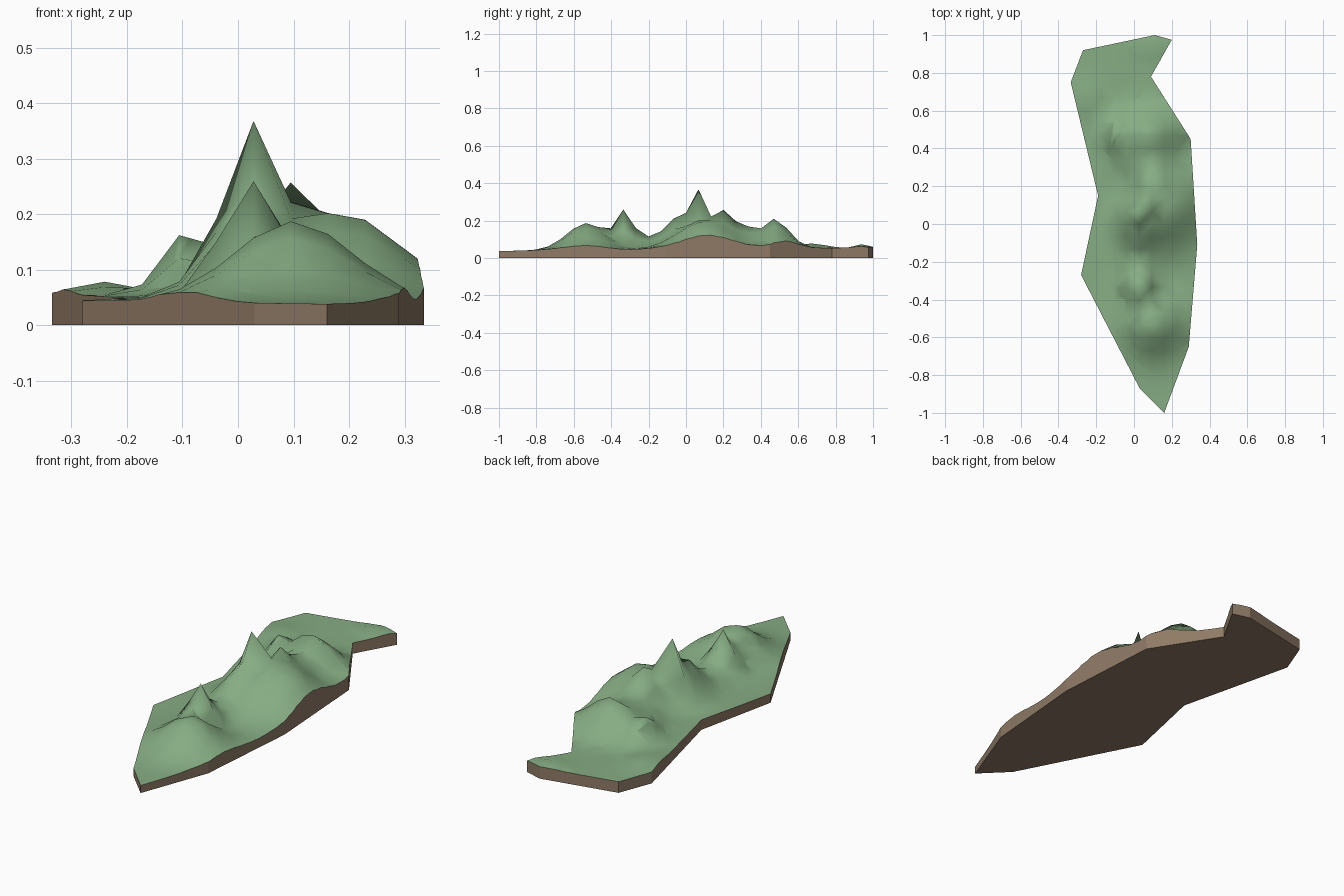
import bpy, bmesh, math
from mathutils import Vector

if "Cube" in bpy.data.objects:
    bpy.data.objects.remove(bpy.data.objects["Cube"])

STEP = 0.067
OUTLINE = [(0.11, 1.0), (0.20, 0.975), (0.09, 0.78), (0.30, 0.45), (0.335, -0.11),
           (0.29, -0.65), (0.16, -1.0), (0.03, -0.87), (-0.28, -0.27),
           (-0.19, 0.15), (-0.335, 0.75), (-0.27, 0.92)]

# hills: x, y, height over the plain, spread in x, spread in y
HILLS = [
    (0.10, -0.53, 0.145, 0.15, 0.15),    # south hill
    (0.028, -0.335, 0.215, 0.08, 0.085), # second peak
    (0.03, -0.20, 0.07, 0.10, 0.12),     # saddle
    (0.03, 0.00, 0.195, 0.10, 0.16),     # main ridge
    (0.028, 0.067, 0.32, 0.075, 0.055),  # highest peak
    (0.10, 0.19, 0.21, 0.10, 0.13),      # ridge behind the peak
    (0.18, 0.10, 0.16, 0.16, 0.20),      # east shoulder
    (0.08, 0.33, 0.12, 0.14, 0.12),      # north saddle
    (0.08, 0.47, 0.16, 0.16, 0.11),      # north hill
    (-0.08, 0.47, 0.127, 0.07, 0.10),    # north-west knoll
    (-0.24, 0.67, 0.025, 0.08, 0.10),    # low rises
    (0.10, 0.94, 0.018, 0.08, 0.05),
]


def height(x, y):
    plain = 0.047 + 0.009 * y
    return plain + max(h * math.exp(-((x - cx) / sx) ** 2 - ((y - cy) / sy) ** 2)
                       for cx, cy, h, sx, sy in HILLS)


def inside(p):
    hit = False
    for (x1, y1), (x2, y2) in zip(OUTLINE, OUTLINE[1:] + OUTLINE[:1]):
        if (y1 > p.y) != (y2 > p.y) and p.x < x1 + (p.y - y1) * (x2 - x1) / (y2 - y1):
            hit = not hit
    return hit


def material(name, colour):
    m = bpy.data.materials.new(name)
    m.diffuse_color = (*colour, 1)
    m.use_nodes = True
    m.node_tree.nodes["Principled BSDF"].inputs["Base Color"].default_value = m.diffuse_color
    return m


# height grid, lined up with the peaks
bm = bmesh.new()
grid = [[bm.verts.new((0.028 + i * STEP, j * STEP, height(0.028 + i * STEP, j * STEP)))
         for i in range(-6, 6)] for j in range(-16, 17)]
for r0, r1 in zip(grid, grid[1:]):
    for k in range(len(r0) - 1):
        bm.faces.new((r0[k], r0[k + 1], r1[k + 1], r1[k]))
bmesh.ops.triangulate(bm, faces=bm.faces[:])

# trim the grid to the coastline
for a, b in zip(OUTLINE, OUTLINE[1:] + OUTLINE[:1]):
    normal = Vector((b[1] - a[1], a[0] - b[0], 0)).normalized()
    bmesh.ops.bisect_plane(bm, geom=bm.verts[:] + bm.edges[:] + bm.faces[:], dist=1e-5,
                           plane_co=(*a, 0), plane_no=normal)
bmesh.ops.delete(bm, geom=[f for f in bm.faces if not inside(f.calc_center_median())],
                 context='FACES')
for f in bm.faces:
    f.smooth = True

# brown cliff walls and underside
rim = [e for e in bm.edges if e.is_boundary]
for e in rim:
    e.smooth = False
new = bmesh.ops.extrude_edge_only(bm, edges=rim)["geom"]
for v in new:
    if isinstance(v, bmesh.types.BMVert):
        v.co.z = 0
walls = [f for f in new if isinstance(f, bmesh.types.BMFace)]
floor = bmesh.ops.contextual_create(bm, geom=[e for e in bm.edges if e.is_boundary])["faces"]
for f in walls + floor:
    f.material_index = 1
    f.smooth = False
bmesh.ops.recalc_face_normals(bm, faces=bm.faces[:])

mesh = bpy.data.meshes.new("island_terrain")
bm.to_mesh(mesh)
bm.free()
mesh.materials.append(material("grass green", (0.24, 0.42, 0.23)))
mesh.materials.append(material("earth brown", (0.28, 0.20, 0.135)))
bpy.context.collection.objects.link(bpy.data.objects.new("island_terrain", mesh))
